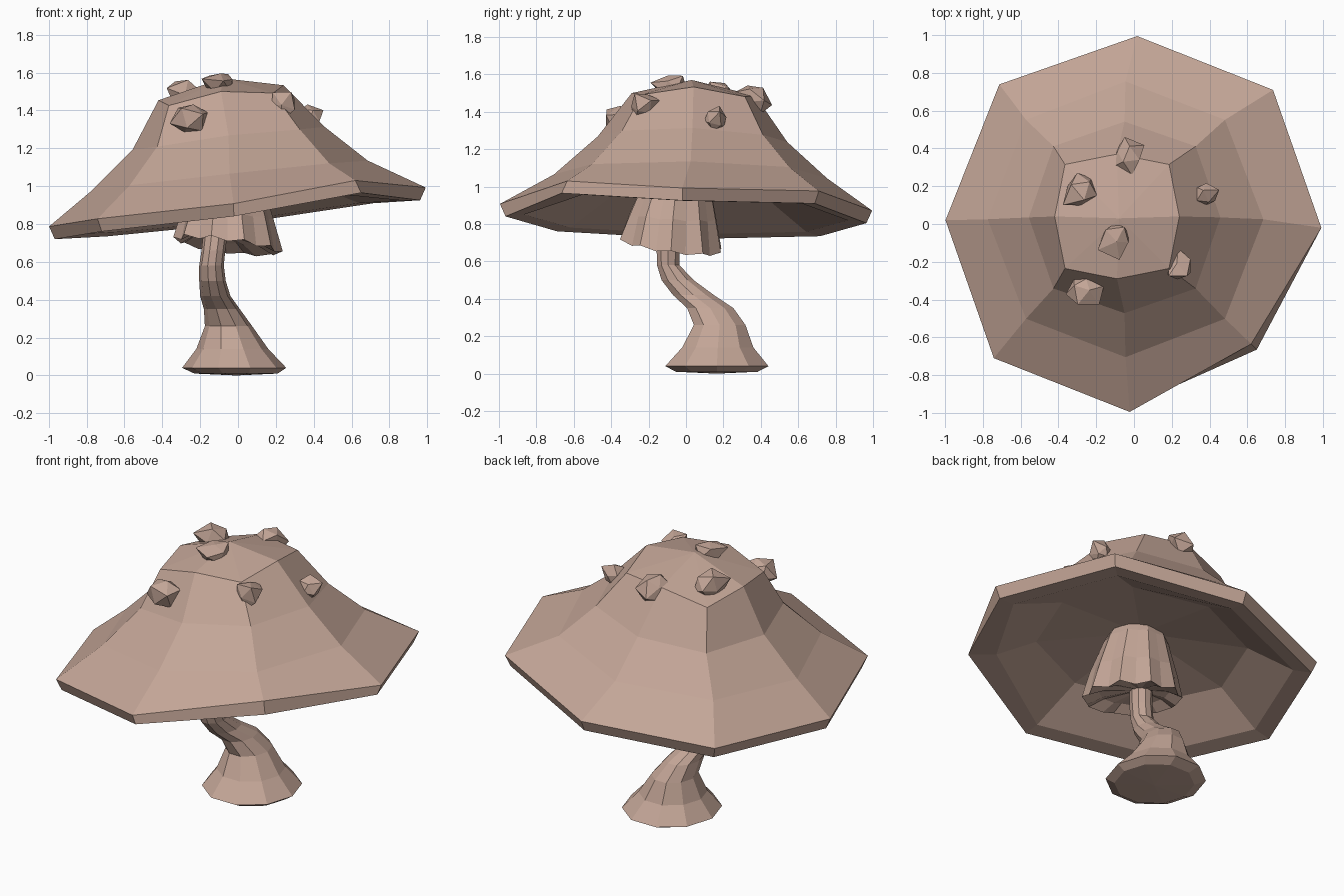
import bpy, bmesh, random
from math import sin, cos, pi
from mathutils import Vector

random.seed(7)
old = bpy.data.objects.get("Cube")
if old:
    bpy.data.objects.remove(old)

# One clay colour for everything
clay = bpy.data.materials.new("dusty_pink_clay")
clay.use_nodes = True
colour = (0.55, 0.38, 0.31, 1)
clay.diffuse_color = colour
clay.node_tree.nodes["Principled BSDF"].inputs["Base Color"].default_value = colour


def finish(name, bm):
    mesh = bpy.data.meshes.new(name)
    bm.to_mesh(mesh)
    bm.free()
    mesh.materials.append(clay)
    obj = bpy.data.objects.new(name, mesh)
    bpy.context.collection.objects.link(obj)


def loft(name, rings, bottom, top):
    """Skin rings in order and close both ends with a fan to a point."""
    bm = bmesh.new()
    rows = [[bm.verts.new(p) for p in ring] for ring in rings]
    first, last = bm.verts.new(bottom), bm.verts.new(top)
    n = len(rows[0])
    for i in range(n):
        j = (i + 1) % n
        bm.faces.new((rows[0][j], rows[0][i], first))
        for lo, up in zip(rows, rows[1:]):
            bm.faces.new((lo[i], lo[j], up[j], up[i]))
        bm.faces.new((rows[-1][i], rows[-1][j], last))
    finish(name, bm)


# Cap: tilted octagonal rings, with the corners between the axes adjusted
def cap_ring(cx, cy, radius, z, tilt_x, tilt_y, corner, drop, twist=0):
    ring = []
    for i in range(8):
        r = radius * (corner if i % 2 else 1)
        a = i * pi / 4 + twist
        x, y = cx + r * cos(a), cy + r * sin(a)
        ring.append(Vector((x, y, z + tilt_x * x + tilt_y * y - drop * (i % 2))))
    return ring


rim = cap_ring(-0.003, 0, 0.995, 0.89, 0.103, -0.02, 1.03, 0, -0.02)
rim[1].z += 0.025
rim[7] = Vector((0.62, -0.635, 1.03))
rim_low = [Vector((p.x * 0.97, p.y * 0.97, p.z - 0.067)) for p in rim]
rim_low[7] = Vector((0.65, -0.665, 0.965))
centre = Vector((0, 0, 0.89))
lip = [p.lerp(centre, 0.13) - Vector((0, 0, 0.055)) for p in rim]
loft("cap", [
    cap_ring(-0.04, 0.02, 0.58, 0.985, 0.1, -0.02, 1.02, 0),
    lip,
    rim_low,
    rim,
    cap_ring(-0.045, 0.025, 0.73, 1.06, 0.11, -0.015, 1.02, 0),
    cap_ring(-0.05, 0.035, 0.507, 1.26, 0.12, -0.03, 1.05, 0.01),
    cap_ring(-0.09, 0.04, 0.33, 1.505, 0.12, -0.02, 1.18, 0.04),
], bottom=(-0.05, 0, 1.07), top=(-0.08, 0.03, 1.57))


# Stem: a flared foot that bends towards the cap
def ellipse(cx, cy, z, rx, ry, n=10):
    return [(cx + rx * cos(2 * pi * i / n), cy + ry * sin(2 * pi * i / n), z)
            for i in range(n)]


stem_path = [
    (-0.01, 0.165, 0.01, 0.22, 0.23),
    (-0.02, 0.165, 0.04, 0.275, 0.29),
    (-0.03, 0.17, 0.14, 0.19, 0.2),
    (-0.05, 0.18, 0.26, 0.125, 0.145),
    (-0.085, 0.13, 0.35, 0.095, 0.13),
    (-0.12, 0.04, 0.42, 0.08, 0.115),
    (-0.135, -0.045, 0.5, 0.07, 0.09),
    (-0.14, -0.095, 0.58, 0.065, 0.063),
    (-0.13, -0.095, 0.66, 0.063, 0.065),
    (-0.11, -0.07, 0.82, 0.065, 0.065),
]
loft("stem", [ellipse(*p) for p in stem_path],
     bottom=(-0.01, 0.165, 0), top=(-0.11, -0.07, 0.84))


# Skirt: pleated cone under the cap, with a ragged tilted hem and a shallow hollow
def skirt_ring(cx, cy, radius, z, tilt, ruffle, n=20):
    ring = []
    for i in range(n):
        a = 2 * pi * i / n
        wave = (-1) ** i * ruffle
        r = radius + wave + random.uniform(-ruffle, ruffle) / 2
        dx, dy = r * cos(a), r * sin(a)
        ring.append((cx + dx, cy + dy, z - tilt * (dx + dy) + wave * 0.7))
    return ring


loft("skirt", [
    skirt_ring(-0.07, -0.08, 0.19, 0.725, 0.13, 0.01),
    skirt_ring(-0.055, -0.08, 0.272, 0.685, 0.13, 0.013),
    skirt_ring(-0.055, -0.07, 0.235, 0.84, 0.07, 0.007),
    skirt_ring(-0.055, -0.05, 0.18, 1.02, 0.02, 0.004),
    skirt_ring(-0.055, -0.04, 0.14, 1.1, 0, 0.002),
], bottom=(-0.11, -0.08, 0.76), top=(-0.055, -0.04, 1.11))


# Warts: chunky irregular stones sitting on the cap
def wart(name, place, size):
    bm = bmesh.new()
    bmesh.ops.create_icosphere(bm, subdivisions=1, radius=1)
    up = (Vector(place) - Vector((-0.07, 0.03, 1.1))).normalized()
    turn = up.to_track_quat('Z', 'Y')
    for v in bm.verts:
        p = v.co * random.uniform(0.65, 1.25) * size
        p.z *= 0.8
        v.co = turn @ p + Vector(place)
    finish(name, bm)


wart_spots = [
    (-0.29, 0.18, 1.48, 0.105), (-0.03, 0.36, 1.47, 0.095),
    (0.38, 0.16, 1.36, 0.09), (-0.09, -0.08, 1.54, 0.1),
    (0.23, -0.23, 1.44, 0.09), (-0.26, -0.35, 1.36, 0.1),
]
for number, (x, y, z, size) in enumerate(wart_spots, 1):
    wart(f"wart_{number}", (x, y, z), size)
